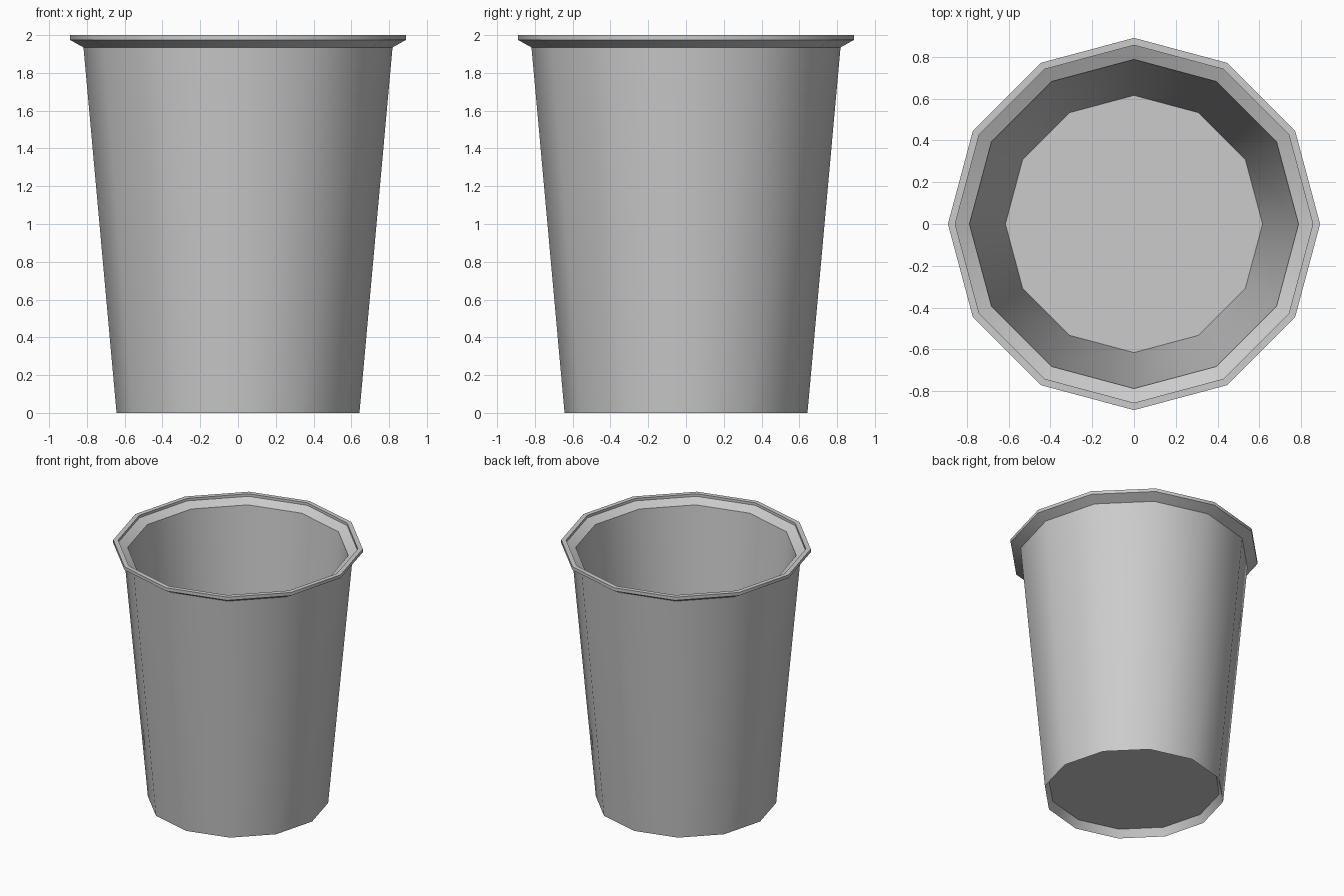
import bpy, bmesh, math

if "Cube" in bpy.data.objects:
    bpy.data.objects.remove(bpy.data.objects["Cube"])

SIDES = 12

# Cup cross-section (radius, height): floor edge, foot, outer wall, flared lip, inner wall
profile = [(0.615, 0.06), (0.643, 0.0), (0.818, 1.935), (0.89, 1.975), (0.89, 2.0),
           (0.855, 2.0), (0.855, 1.98), (0.787, 1.945)]

bm = bmesh.new()
rings = [[bm.verts.new((r * math.cos(2 * math.pi * i / SIDES),
                        r * math.sin(2 * math.pi * i / SIDES), z))
          for i in range(SIDES)] for r, z in profile]

# Skin the closed profile around the axis
for a, b in zip(rings, rings[1:] + rings[:1]):
    for i in range(SIDES):
        j = (i + 1) % SIDES
        bm.faces.new((a[i], a[j], b[j], b[i]))
bmesh.ops.recalc_face_normals(bm, faces=bm.faces)

# Raised floor closing the cup
bm.faces.new(rings[0])

mesh = bpy.data.meshes.new("cup")
bm.to_mesh(mesh)
bm.free()
cup = bpy.data.objects.new("cup", mesh)
bpy.context.collection.objects.link(cup)

# Smooth round the sides, sharp at lip and floor
bpy.context.view_layer.objects.active = cup
cup.select_set(True)
bpy.ops.object.shade_smooth_by_angle(angle=math.radians(31))
